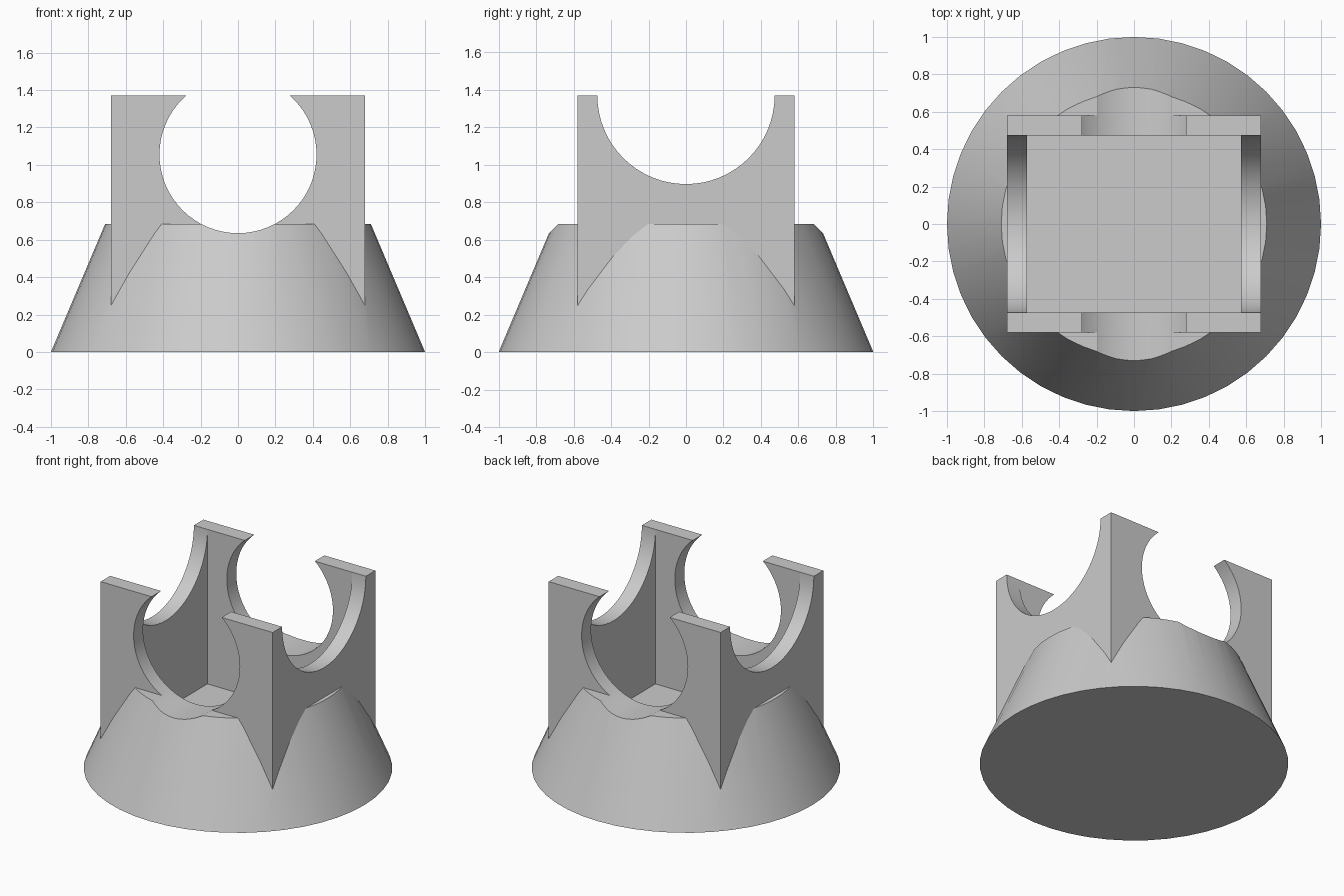
import bpy
import math

cube = bpy.data.objects.get("Cube")
if cube:
    bpy.data.objects.remove(cube, do_unlink=True)

# Main dimensions
BASE_R, RIM_R, RIM_Z = 1.0, 0.71, 0.685
HALF_X, HALF_Y, WALL = 0.68, 0.58, 0.107
TOP_Z, FLOOR_Z = 1.37, 0.265

grey = bpy.data.materials.new("plain grey")
grey.use_nodes = True
colour = (0.6, 0.6, 0.6, 1)
grey.diffuse_color = colour
grey.node_tree.nodes["Principled BSDF"].inputs["Base Color"].default_value = colour


def box(name, half_x, half_y, bottom, top):
    bpy.ops.mesh.primitive_cube_add(size=2, location=(0, 0, (bottom + top) / 2))
    ob = bpy.context.object
    ob.name = name
    ob.scale = (half_x, half_y, (top - bottom) / 2)
    bpy.ops.object.transform_apply(location=True, rotation=True, scale=True)
    return ob


def bore(name, radius, z, rotation):
    bpy.ops.mesh.primitive_cylinder_add(vertices=64, radius=radius, depth=3,
                                        location=(0, 0, z), rotation=rotation)
    ob = bpy.context.object
    ob.name = name
    bpy.ops.object.transform_apply(location=True, rotation=True, scale=True)
    return ob


def combine(target, tool, operation):
    mod = target.modifiers.new(tool.name, 'BOOLEAN')
    mod.operation = operation
    mod.solver = 'EXACT'
    mod.object = tool
    bpy.ops.object.select_all(action='DESELECT')
    bpy.context.view_layer.objects.active = target
    target.select_set(True)
    bpy.ops.object.modifier_apply(modifier=mod.name)
    bpy.data.objects.remove(tool, do_unlink=True)


# Tapered round base
bpy.ops.mesh.primitive_cone_add(vertices=48, radius1=BASE_R, radius2=RIM_R,
                                depth=RIM_Z, location=(0, 0, RIM_Z / 2))
stand = bpy.context.object
stand.name = "cradle_stand"
bpy.ops.object.transform_apply(location=True, rotation=True, scale=True)

# Rectangular cradle rising out of the base, hollowed to a flat floor
combine(stand, box("cradle_block", HALF_X, HALF_Y, 0.15, TOP_Z), 'UNION')
combine(stand, box("cavity", HALF_X - WALL, HALF_Y - WALL, FLOOR_Z, 2), 'DIFFERENCE')

# Round openings: front to back, and half-round across the sides
quarter = math.pi / 2
combine(stand, bore("front_back_opening", 0.42, 1.055, (quarter, 0, 0)), 'DIFFERENCE')
combine(stand, bore("side_opening", HALF_Y - WALL, TOP_Z, (0, quarter, 0)), 'DIFFERENCE')

# Finish
stand.data.materials.clear()
stand.data.materials.append(grey)
for face in stand.data.polygons:
    face.material_index = 0
stand.select_set(True)
bpy.context.view_layer.objects.active = stand
bpy.ops.object.shade_smooth_by_angle(angle=math.radians(25))
